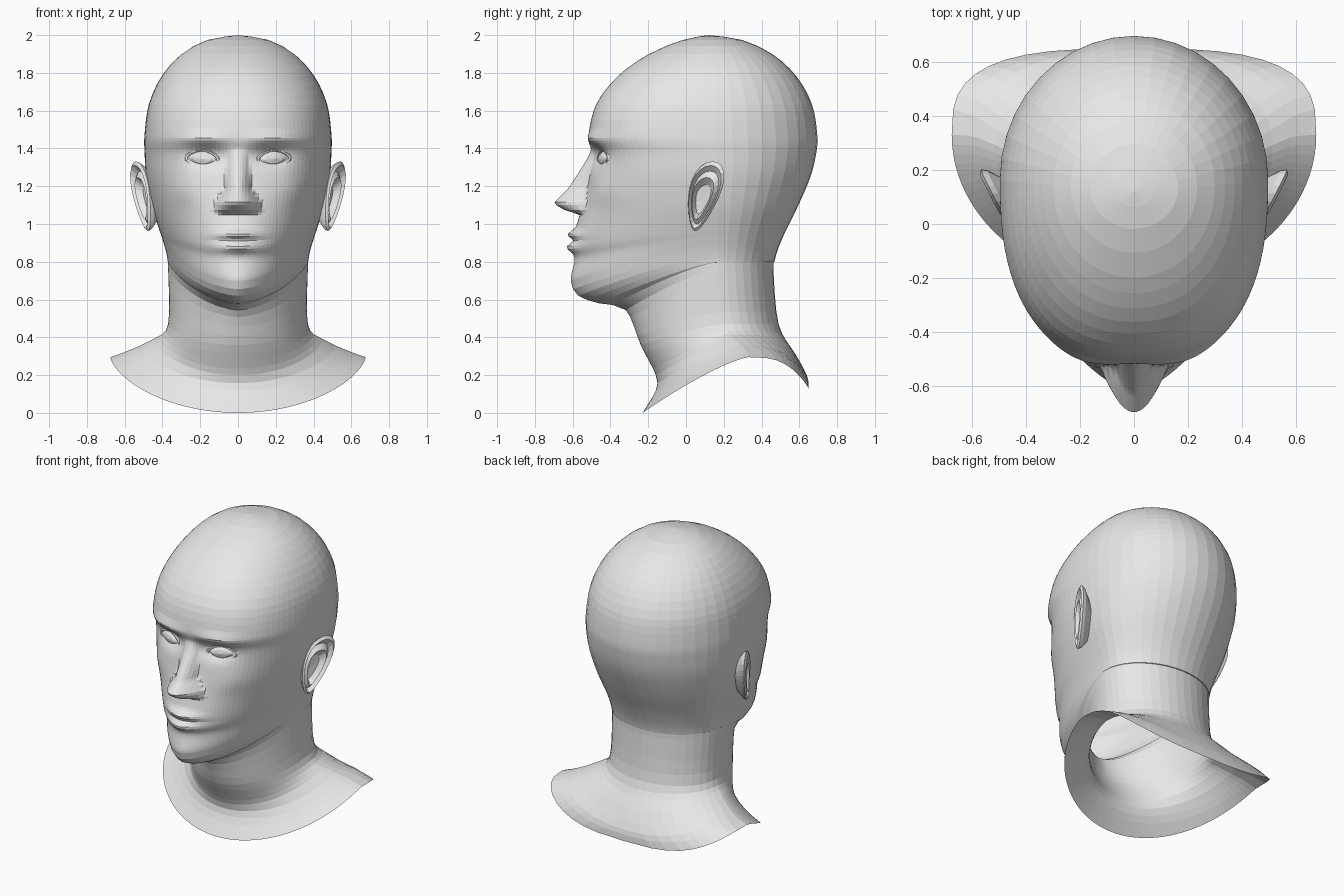
import bpy, bmesh, math

cube = bpy.data.objects.get("Cube")
if cube:
    bpy.data.objects.remove(cube)

clay = bpy.data.materials.new("grey_clay")
clay.use_nodes = True
grey = (0.8, 0.8, 0.8, 1)
clay.diffuse_color = grey
clay.node_tree.nodes["Principled BSDF"].inputs["Base Color"].default_value = grey


def skin_rows(name, rows, closed=False):
    """Join rows of points with quads, then mirror the part across the middle."""
    bm = bmesh.new()
    grid = [[bm.verts.new(point) for point in row] for row in rows]
    count = len(rows[0])
    for upper, lower in zip(grid, grid[1:]):
        for c in range(count if closed else count - 1):
            d = (c + 1) % count
            bm.faces.new([upper[c], lower[c], lower[d], upper[d]])
    bmesh.ops.remove_doubles(bm, verts=bm.verts, dist=0.0005)
    mesh = bpy.data.meshes.new(name)
    bm.to_mesh(mesh)
    bm.free()
    mesh.materials.append(clay)
    part = bpy.data.objects.new(name, mesh)
    bpy.context.scene.collection.objects.link(part)
    mirror = part.modifiers.new("mirror", 'MIRROR')
    mirror.use_clip = True


def clamp(value):
    return min(max(value, 0), 1)


def ease(value):
    value = clamp(value)
    return value * value * (3 - 2 * value)


def mix(a, b, t):
    return a + (b - a) * t


def catmull(a, b, c, d, t):
    """Smooth interpolation between b and c."""
    return [q + t / 2 * (r - p + t * (2 * p - 5 * q + 4 * r - s + t * (3 * (q - r) + s - p)))
            for p, q, r, s in zip(a, b, c, d)]


# A section is: front y, z / side half width, y, z / back y, z / front squareness
def cranium_section(turn):
    """Domed crown, from the pole down to the brow."""
    out, z = math.sin(turn), 1.47 + .53 * math.cos(turn)
    return (.12 - .635 * out ** 1.3, z, .495 * out ** .95, mix(.12, .16, out), z,
            .12 + .575 * out, z, mix(2, 2.5, out ** 4))


def face_section(y, z):
    """Face and jaw: the jaw line rises to the sides, which narrow to the neck."""
    side_z = z + .22 * clamp((1.05 - z) / .43)
    fall = max(0, 1.47 - side_z)
    return (y, z, mix(.495, .37, ease(clamp(fall / .7) ** 1.6)), .17, side_z,
            mix(.695, .46, ease(1.2 * (fall / .87) ** 1.15)), side_z,
            mix(2.5, 1.7, clamp((1.47 - z) / .75)))


# Middle line of the face, below the brow to the throat, without nose and lips
PROFILE = [(-.5, 1.37), (-.515, 1.25), (-.55, 1.1), (-.6, .9), (-.59, .81),
           (-.61, .7), (-.57, .62), (-.46, .58), (-.32, .545)]

# Neck spreading into the collar
COLLAR = [(-.24, .36, .37, .2, .47, .49, .47, 2),
          (-.16, .2, .45, .26, .39, .58, .31, 2),
          (-.16, .12, .58, .32, .33, .64, .2, 2),
          (-.23, 0, .675, .33, .295, .65, .13, 2)]

# Nose: height, projection, half width
NOSE = [(1.4, 0, .05), (1.18, .1, .075), (1.11, .155, .125), (1.075, .09, .13), (1.05, 0, .11)]

# Face relief: centre x, z, spread x, z, push along y
RELIEF = [(.17, 1.36, .1, .055, .045),   # eye socket
          (.2, 1.45, .13, .03, -.02),    # brow
          (.3, 1.17, .1, .09, -.02),     # cheekbone
          (0, .945, .1, .025, -.035),    # upper lip
          (0, .875, .09, .025, -.03),    # lower lip
          (0, .915, .13, .012, .01)]     # mouth line


def face_push(x, z):
    push = sum(depth * math.exp(-((x - cx) / sx) ** 2 - ((z - cz) / sz) ** 2)
               for cx, cz, sx, sz, depth in RELIEF)
    for (za, ha, wa), (zb, hb, wb) in zip(NOSE, NOSE[1:]):
        if zb <= z < za:
            t = (za - z) / (za - zb)
            push -= mix(ha, hb, t) * max(0, 1 - (x / mix(wa, wb, t)) ** 2)
    return push


FRONT_STEPS, BACK_STEPS = 30, 10


def head_row(section):
    yf, zf, w, ys, zs, yb, zb, n = section
    row = []
    # Front quarter, finer towards the middle of the face
    for k in range(FRONT_STEPS):
        t = math.sin((k / FRONT_STEPS) ** 1.3 * math.pi / 2)
        c = (1 - t ** n) ** (1 / n)
        x, z = w * t, mix(zs, zf, c ** 1.3)
        row.append((x, mix(ys, yf, c) + face_push(x, z) * c, z))
    # Back quarter, squarer where the collar widens
    power = 1 / (1 + 3 * max(0, w - .5))
    for k in range(BACK_STEPS + 1):
        a = k / BACK_STEPS * math.pi / 2
        c = math.sin(a) ** power
        x = w * abs(math.cos(a)) ** power if k < BACK_STEPS else 0
        row.append((x, mix(ys, yb, c), mix(zs, zb, c ** 3)))
    return row


# Head, face and neck as one open shell
sections = [cranium_section(k / 5 * math.pi / 2) for k in range(6)]
sections += [face_section(*point) for point in PROFILE] + COLLAR
last = len(sections) - 1
rows = []
for i in range(last):
    a, b, c, d = (sections[min(max(i + j, 0), last)] for j in (-1, 0, 1, 2))
    row_height = .014 if .8 < b[1] < 1.5 else .05
    steps = max(2, math.ceil((b[1] - c[1]) / row_height))
    rows += [head_row(catmull(a, b, c, d, s / steps)) for s in range(steps)]
rows.append(head_row(sections[last]))
skin_rows("head_and_neck", rows)


def loft_oval(name, place, layers, sides):
    """Loft scaled ovals, back to front; place maps cos, sin, scale, depth to a point."""
    angles = [-2 * math.pi * k / sides for k in range(sides)]
    skin_rows(name, [[place(math.cos(a), math.sin(a), scale, depth) for a in angles]
                     for scale, depth in layers], closed=True)


# Eyes: lids rolling into the eyeball
def eye_point(co, si, scale, depth):
    p = .078 * co * scale
    q = .042 * si * scale * (1 - co * co / 4)
    return (.19 + p, -.445 + .32 * p + depth, 1.345 + q + .06 * p)


loft_oval("eyes", eye_point,
          [(1.7, .04), (1.15, 0), (1, 0), (.96, .008), (.6, -.008), (0, -.016)], 20)


# Ears: back of the shell, rolled rim, inner fold and hollow set low and forward
def ear_point(co, si, scale, depth):
    p = .1 * co * scale * (.82 + .3 * si)
    q = .185 * si * scale
    inset = .03 * (1 - scale)
    return (.508 + .5 * p + .17 * q + depth,
            .095 + p + .25 * q - .3 * depth - inset, 1.147 + q - inset)


loft_oval("ears", ear_point,
          [(.55, -.07), (.93, -.02), (1, 0), (.9, .01), (.76, -.014),
           (.6, .004), (.42, -.03), (0, -.04)], 24)
